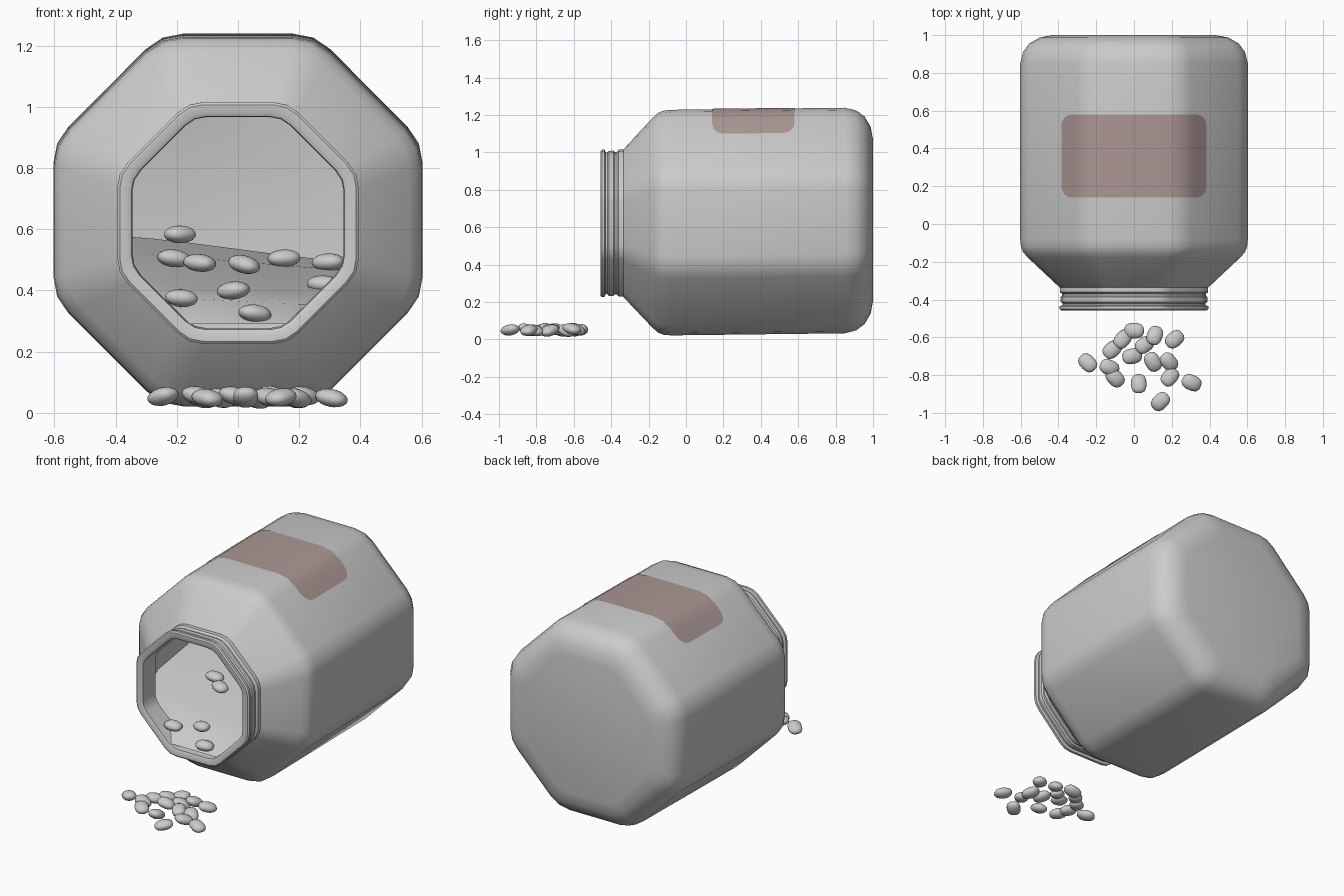
import bpy, bmesh, math, random
from mathutils import Vector, Matrix

if "Cube" in bpy.data.objects:
    bpy.data.objects.remove(bpy.data.objects["Cube"])

random.seed(4)


def axis_z(y):
    """Height of the slightly tilted jar axis."""
    return 0.62 + 0.012 * (y + 0.45)


def octagon(a, cut=0.14):
    """Octagon of apothem a with rounded corners, as (x, z) pairs."""
    r = a / math.cos(math.pi / 8)
    c = [Vector((r * math.cos(math.radians(22.5 + 45 * k)),
                 r * math.sin(math.radians(22.5 + 45 * k)))) for k in range(8)]
    pts = []
    for k in range(8):
        p, q = c[k].lerp(c[k - 1], cut), c[k].lerp(c[(k + 1) % 8], cut)
        pts += [p, (p + 2 * c[k] + q) / 4, q]
    return pts


def finish(bm, name, angle=30, color=None):
    bmesh.ops.recalc_face_normals(bm, faces=bm.faces)
    me = bpy.data.meshes.new(name)
    bm.to_mesh(me)
    bm.free()
    ob = bpy.data.objects.new(name, me)
    bpy.context.collection.objects.link(ob)
    bpy.ops.object.select_all(action='DESELECT')
    ob.select_set(True)
    bpy.context.view_layer.objects.active = ob
    bpy.ops.object.shade_smooth_by_angle(angle=math.radians(angle))
    if color:
        mat = bpy.data.materials.new(name)
        mat.diffuse_color = color
        mat.use_nodes = True
        mat.node_tree.nodes["Principled BSDF"].inputs["Base Color"].default_value = mat.diffuse_color
        me.materials.append(mat)
    return ob


def grid(bm, rows, closed=False):
    n = len(rows[0])
    for r, s in zip(rows, rows[1:]):
        for i in range(n if closed else n - 1):
            j = (i + 1) % n
            bm.faces.new((r[i], r[j], s[j], s[i]))


# Jar: outer wall from back to mouth, then inner wall to the back, as (y, apothem)
outer = [(1.0, .43), (.987, .50), (.955, .555), (.91, .588), (.85, .603),
         (-.08, .603), (-.12, .599), (-.15, .587), (-.18, .56), (-.33, .40)]
neck = [(-.335, .393), (-.36, .393), (-.37, .38), (-.38, .38), (-.387, .388),
        (-.413, .388), (-.42, .378), (-.43, .378), (-.435, .394), (-.45, .394),
        (-.457, .386), (-.457, .36), (-.45, .348), (-.33, .345)]
inner = [(-.16, .53), (-.08, .578), (.85, .578), (.93, .54), (.975, .42)]
bm = bmesh.new()
rings = [[bm.verts.new((p.x, y, axis_z(y) + p.y)) for p in octagon(a)]
         for y, a in outer + neck + inner]
grid(bm, rings, closed=True)
bm.faces.new(rings[0])
bm.faces.new(rings[-1])
finish(bm, "jar")

# Label wrapped over the top facets, with rounded corners
section = octagon(.606)


def top_height(x):
    """Height of the rounded octagon's upper side at x."""
    best = 0
    for p, q in zip(section, section[1:] + section[:1]):
        lo, hi = min(p.x, q.x), max(p.x, q.x)
        if hi - lo > 1e-6 and lo <= x <= hi:
            best = max(best, p.y + (q.y - p.y) * (x - p.x) / (q.x - p.x))
    return best


half = [.385, .38, .365, .35, .33]
half += sorted((p.x for p in section if p.y > .5 and 0 < p.x < .33), reverse=True)
xs = half + [-x for x in reversed(half)]
bm = bmesh.new()
cols = []
for x in xs:
    d = max(0, abs(x) - .33) / .055
    inset = .06 * (1 - math.sqrt(max(0, 1 - d * d)))
    cols.append([bm.verts.new((x, y, axis_z(y) + top_height(x)))
                 for y in (.14 + inset, .58 - inset)])
grid(bm, cols)
label = finish(bm, "label", 30, (.41, .31, .30, 1))
if label.data.polygons[len(cols) // 2].normal.z < 0:
    label.data.flip_normals()

# Wavy heap surface filling the lower part of the jar: y, left z, right z, inner apothem
heap = [(-.44, .29, .29, .345), (-.33, .375, .355, .345), (-.15, .42, .38, .53),
        (.02, .47, .40, .575), (.4, .53, .46, .575), (.88, .585, .485, .56)]
bm = bmesh.new()
rows = []
for y, zl, zr, a in heap:
    row = []
    for i in range(9):
        t = i / 8
        s = t * t * (3 - 2 * t)
        z = zl + (zr - zl) * s
        w = min(a, a * math.sqrt(2) - (axis_z(y) - z))
        row.append(bm.verts.new((w * (2 * t - 1), y, z)))
    rows.append(row)
grid(bm, rows)
surf = finish(bm, "heap_surface", 40)
if surf.data.polygons[0].normal.z < 0:
    surf.data.flip_normals()


# Pieces: slightly squared flattened pebbles
def piece(name, loc, yaw, tilt):
    bm = bmesh.new()
    bmesh.ops.create_uvsphere(bm, u_segments=16, v_segments=10, radius=1)
    for v in bm.verts:
        x, y, z = v.co
        r = (abs(x) ** 2.7 + abs(y) ** 2.7) ** (1 / 2.7)
        k = math.hypot(x, y) / r if r > 1e-6 else 1
        v.co = (x * k * .054, y * k * .041, z * .029)
    m = (Matrix.Translation(loc) @ Matrix.Rotation(yaw, 4, 'Z')
         @ Matrix.Rotation(tilt, 4, 'Y'))
    bm.transform(m)
    finish(bm, name, 60)


# Spilled pieces: x, y
spilled = [(-.245, -.735), (-.115, -.665), (-.06, -.61), (0, -.565), (.11, -.59),
           (.215, -.61), (.055, -.64), (-.01, -.70), (.10, -.73), (.185, -.73),
           (-.13, -.76), (-.10, -.815), (.025, -.845), (.19, -.81), (.305, -.84),
           (.14, -.94)]
yaws = [-45, 40, 50, 0, 70, 40, 35, 10, -60, -50, -25, -45, 90, 50, -25, 45]
for i, ((x, y), yaw) in enumerate(zip(spilled, yaws)):
    tilt = random.choice((-1, 1)) * random.uniform(.15, .45)
    z = .045 + random.uniform(0, .012)
    piece(f"spilled_piece_{i + 1}", (x, y, z), math.radians(yaw), tilt)

# Pieces resting on the heap: x, y, z
resting = [(-.19, .5, .583), (-.21, .07, .505), (-.125, .0, .49), (.02, .1, .485),
           (.15, .4, .505), (.295, .4, .492), (-.185, -.38, .375),
           (-.015, -.34, .40), (.055, -.41, .325), (.28, .0, .42)]
for i, p in enumerate(resting):
    piece(f"resting_piece_{i + 1}", p, random.uniform(-.6, .6), random.uniform(-.3, .3))
